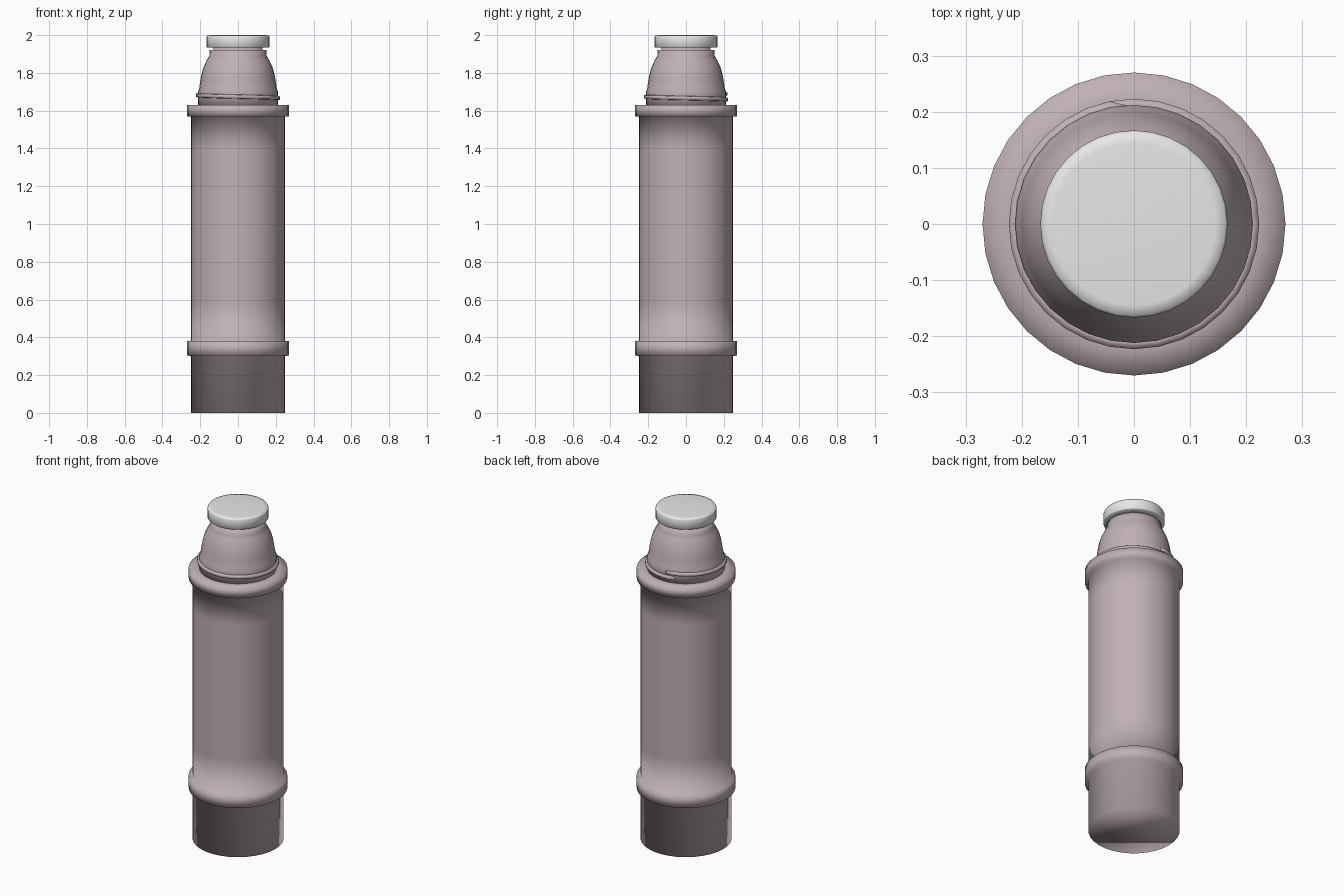
import bpy, bmesh, math

if "Cube" in bpy.data.objects:
    bpy.data.objects.remove(bpy.data.objects["Cube"])

SIDES = 32

def material(name, rgb):
    m = bpy.data.materials.new(name)
    m.diffuse_color = (*rgb, 1)
    m.use_nodes = True
    m.node_tree.nodes["Principled BSDF"].inputs["Base Color"].default_value = m.diffuse_color
    return m

mauve = material("mauve_grey", (0.53, 0.44, 0.455))
grey = material("light_grey", (0.8, 0.8, 0.8))

def finish(bm, name, mat, smooth=True):
    bmesh.ops.recalc_face_normals(bm, faces=bm.faces[:])
    for f in bm.faces:
        f.smooth = smooth
    me = bpy.data.meshes.new(name)
    bm.to_mesh(me)
    bm.free()
    me.materials.append(mat)
    ob = bpy.data.objects.new(name, me)
    bpy.context.collection.objects.link(ob)
    return ob

def lathe(name, profile, mat):
    """Spin (radius, height) points around z and close both ends."""
    bm = bmesh.new()
    rings = []
    for r, z in profile:
        rings.append([bm.verts.new((r * math.cos(a), r * math.sin(a), z))
                      for a in (2 * math.pi * i / SIDES for i in range(SIDES))])
    for lo, hi in zip(rings, rings[1:]):
        for i in range(SIDES):
            j = (i + 1) % SIDES
            bm.faces.new((lo[i], lo[j], hi[j], hi[i]))
    bm.faces.new(rings[0][::-1])
    bm.faces.new(rings[-1])
    return finish(bm, name, mat)

# Flask body with two raised bands
lathe("flask_body", [(0.25, 0), (0.25, 0.30), (0.27, 0.305), (0.27, 0.38),
                     (0.25, 0.382), (0.25, 0.58), (0.25, 1.40), (0.25, 1.568),
                     (0.27, 1.57), (0.27, 1.63), (0.215, 1.63)], mauve)

# Domed neck with stem
lathe("neck", [(0.212, 1.62), (0.212, 1.70), (0.205, 1.72), (0.20, 1.755),
               (0.194, 1.79), (0.183, 1.83), (0.164, 1.87), (0.152, 1.89),
               (0.15, 1.92), (0.13, 1.922), (0.13, 1.945)], mauve)

# Stopper button
lathe("stopper", [(0.125, 1.934), (0.163, 1.934), (0.167, 1.938), (0.167, 1.99),
                  (0.163, 1.998), (0.145, 2.0)], grey)

# Single-turn screw thread, tapering into the neck at both ends
bm = bmesh.new()
prev = None
for i in range(SIDES + 3):
    a = math.pi / 2 + 2 * math.pi * i / SIDES
    z = 1.69 - 0.03 * i / SIDES
    r = 0.208 if i in (0, SIDES + 2) else 0.223
    sec = [bm.verts.new((q * math.cos(a), q * math.sin(a), z + h))
           for q, h in ((0.205, -0.014), (r, -0.009), (r, 0.007), (0.205, 0.012))]
    if prev:
        for k in range(4):
            n = (k + 1) % 4
            bm.faces.new((prev[k], sec[k], sec[n], prev[n]))
    else:
        bm.faces.new(sec)
    prev = sec
bm.faces.new(prev[::-1])
finish(bm, "screw_thread", mauve)
